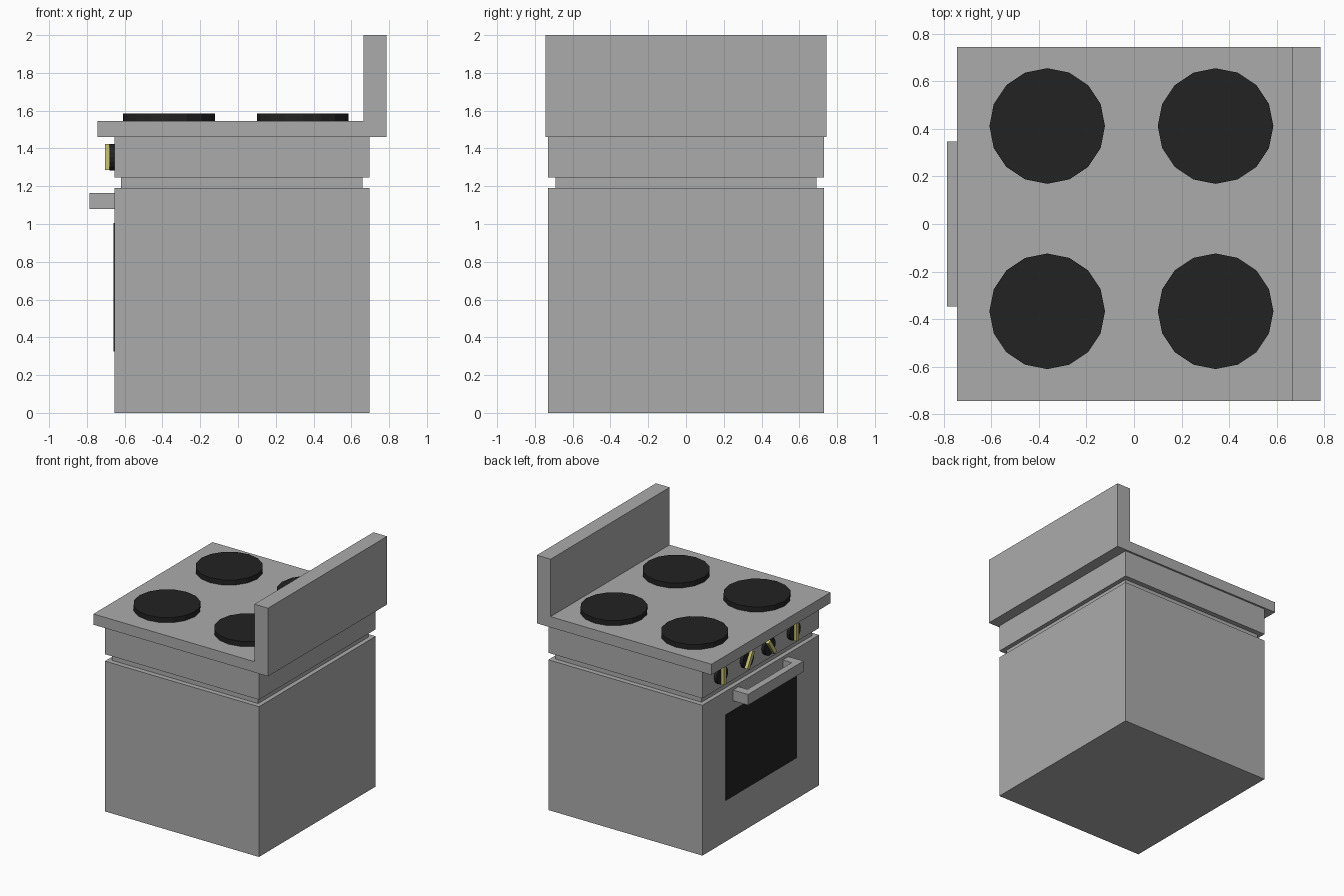
import bpy, bmesh, math
from mathutils import Matrix

if "Cube" in bpy.data.objects:
    bpy.data.objects.remove(bpy.data.objects["Cube"])


def material(name, rgb):
    m = bpy.data.materials.new(name)
    m.diffuse_color = (*rgb, 1)
    m.use_nodes = True
    m.node_tree.nodes["Principled BSDF"].inputs["Base Color"].default_value = m.diffuse_color
    return m


GREY = material("grey_enamel", (0.41, 0.41, 0.41))
BLACK = material("black_iron", (0.016, 0.016, 0.016))
YELLOW = material("pale_yellow", (0.6, 0.57, 0.18))


def finish(name, bm, mat):
    bmesh.ops.recalc_face_normals(bm, faces=bm.faces)
    me = bpy.data.meshes.new(name)
    bm.to_mesh(me)
    bm.free()
    me.materials.append(mat)
    ob = bpy.data.objects.new(name, me)
    bpy.context.collection.objects.link(ob)
    return ob


def box(name, x, y, z, mat=GREY):
    bm = bmesh.new()
    bmesh.ops.create_cube(bm, size=1)
    for v in bm.verts:
        v.co = [r[0] + (c + 0.5) * (r[1] - r[0]) for c, r in zip(v.co, (x, y, z))]
    return finish(name, bm, mat)


def prism(name, points, offset, mat=GREY):
    """Extrude a closed outline along an offset."""
    bm = bmesh.new()
    face = bm.faces.new([bm.verts.new(p) for p in points])
    ext = bmesh.ops.extrude_face_region(bm, geom=[face], use_keep_orig=True)
    verts = [g for g in ext["geom"] if isinstance(g, bmesh.types.BMVert)]
    bmesh.ops.translate(bm, verts=verts, vec=offset)
    return finish(name, bm, mat)


def disc(name, radius, depth, matrix):
    bm = bmesh.new()
    bmesh.ops.create_cone(bm, cap_ends=True, segments=16, radius1=radius,
                          radius2=radius, depth=depth, matrix=matrix)
    return finish(name, bm, BLACK)


# Cabinet: oven body, recessed neck, control panel
box("oven_body", (-0.655, 0.695), (-0.73, 0.73), (0, 1.19))
box("recessed_neck", (-0.62, 0.66), (-0.69, 0.69), (1.19, 1.245))
box("control_panel", (-0.655, 0.695), (-0.73, 0.73), (1.245, 1.46))

# Cooktop with upright splashback, one L profile
outline = [(-0.745, 1.46), (0.785, 1.46), (0.785, 2), (0.665, 2),
           (0.665, 1.545), (-0.745, 1.545)]
prism("cooktop", [(x, -0.745, z) for x, z in outline], (0, 1.49, 0))

# Hot plates
for x in (-0.365, 0.343):
    for y in (-0.367, 0.412):
        disc("hot_plate", 0.243, 0.04, Matrix.Translation((x, y, 1.565)))

# Oven window and handle on the -x face
box("oven_window", (-0.659, -0.654), (-0.45, 0.44), (0.325, 1.005), BLACK)
bracket = [(-0.655, -0.347), (-0.787, -0.347), (-0.787, 0.347), (-0.655, 0.347),
           (-0.655, 0.277), (-0.733, 0.277), (-0.733, -0.277), (-0.655, -0.277)]
prism("oven_handle", [(x, y, 1.08) for x, y in bracket], (0, 0, 0.085))

# Knobs: black disc with a yellow grip turned to different settings
for y, angle in ((0.515, 0), (0.19, 30), (-0.08, -35), (-0.395, 0)):
    disc("knob", 0.07, 0.027,
         Matrix.Translation((-0.6665, y, 1.354)) @ Matrix.Rotation(math.pi / 2, 4, 'Y'))
    grip = box("knob_grip", (-0.704, -0.679), (-0.016, 0.016), (-0.069, 0.069), YELLOW)
    grip.data.transform(Matrix.Translation((0, y, 1.354))
                        @ Matrix.Rotation(math.radians(angle), 4, 'X'))
